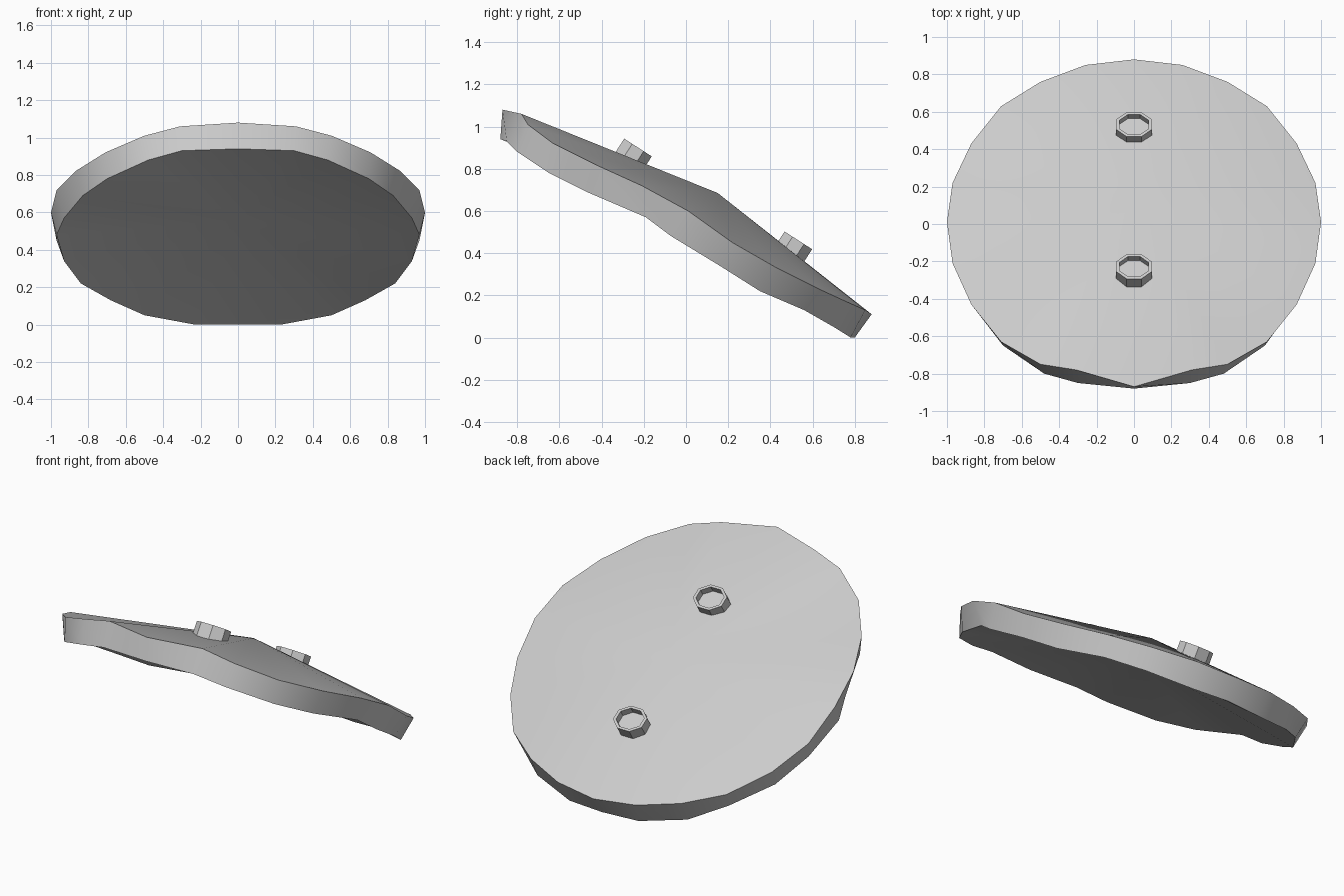
import bpy, bmesh, math
from mathutils import Vector, Matrix

if "Cube" in bpy.data.objects:
    bpy.data.objects.remove(bpy.data.objects["Cube"])

# Half outlines of the bent plate, from front (high) to back (low)
TOP = [(0, -.87, 1.08), (.31, -.78, 1.06), (.5, -.75, 1.01), (.71, -.63, .92),
       (.87, -.43, .82), (.97, -.21, .72), (1, .01, .60), (.97, .22, .45),
       (.87, .43, .33), (.71, .63, .23), (.5, .76, .17), (.26, .85, .13), (0, .88, .11)]
BOTTOM = [(0, -.88, .94), (.3, -.85, .93), (.48, -.80, .88), (.70, -.65, .78),
          (.83, -.47, .69), (.93, -.19, .57), (.97, -.07, .48), (.93, .16, .34),
          (.84, .35, .22), (.68, .56, .13), (.5, .70, .05), (.23, .78, 0), (0, .80, 0)]


def finish(bm, name, angle=30):
    bmesh.ops.recalc_face_normals(bm, faces=bm.faces[:])
    mesh = bpy.data.meshes.new(name)
    bm.to_mesh(mesh)
    bm.free()
    ob = bpy.data.objects.new(name, mesh)
    bpy.context.collection.objects.link(ob)
    bpy.ops.object.select_all(action='DESELECT')
    ob.select_set(True)
    bpy.context.view_layer.objects.active = ob
    bpy.ops.object.shade_smooth_by_angle(angle=math.radians(angle))
    return ob


def mirrored_loop(bm, half):
    left = [(-x, y, z) for x, y, z in reversed(half[1:-1])]
    return [bm.verts.new(p) for p in half + left]


def bridge(bm, a, b):
    n = len(a)
    for i in range(n):
        j = (i + 1) % n
        bm.faces.new((a[i], a[j], b[j], b[i]))


def fan(bm, loop, centre):
    c = bm.verts.new(centre)
    for i, v in enumerate(loop):
        bm.faces.new((v, loop[(i + 1) % len(loop)], c))


# Bent, domed plate
bm = bmesh.new()
top, bottom = mirrored_loop(bm, TOP), mirrored_loop(bm, BOTTOM)
bridge(bm, top, bottom)
fan(bm, top, (0, .15, .685))
fan(bm, bottom, (0, .09, .56))
finish(bm, "plate")


# Short eight-sided hollow studs leaning with the slope
def stud(name, base):
    axis = Vector((0, .54, .84)).normalized()
    turn = Vector((0, 0, 1)).rotation_difference(axis).to_matrix().to_4x4()
    place = Matrix.Translation(base) @ turn
    bm = bmesh.new()

    def ring(scale, z):
        pts = []
        for k in range(8):
            a = math.radians(22.5 + 45 * k)
            pts.append(bm.verts.new(place @ Vector(
                (.103 * scale * math.cos(a), .084 * scale * math.sin(a), z))))
        return pts

    rings = [ring(1, -.04), ring(1, .06), ring(.82, .06), ring(.82, .02)]
    for a, b in zip(rings, rings[1:]):
        bridge(bm, a, b)
    bm.faces.new(rings[0])
    bm.faces.new(rings[-1])
    finish(bm, name)


stud("front_stud", (0, -.26, .85))
stud("back_stud", (0, .50, .41))
